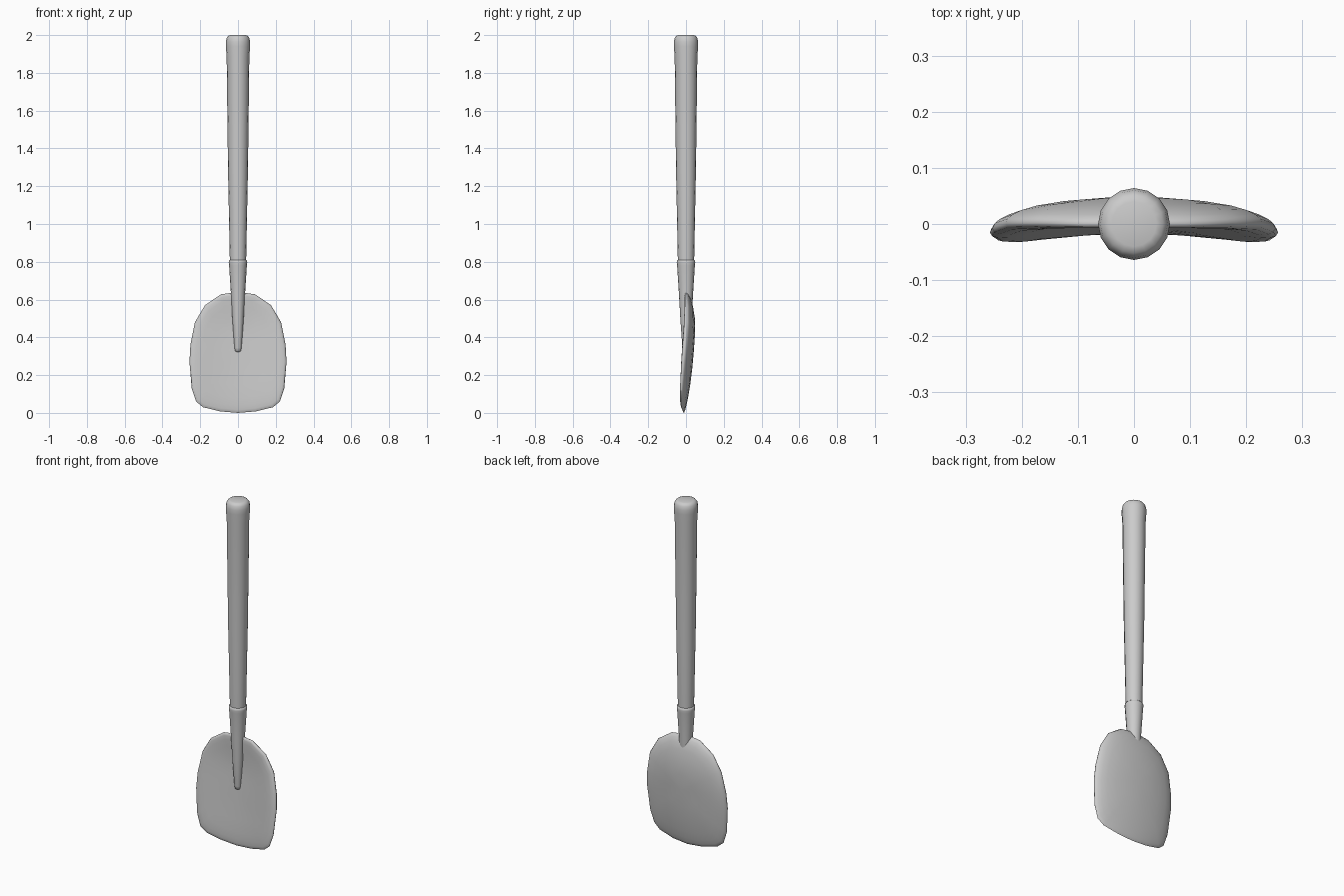
import bpy, bmesh, math

cube = bpy.data.objects.get("Cube")
if cube:
    bpy.data.objects.remove(cube)

grey = bpy.data.materials.new("plain grey")
grey.use_nodes = True
grey.diffuse_color = (0.6, 0.6, 0.6, 1)
grey.node_tree.nodes["Principled BSDF"].inputs["Base Color"].default_value = grey.diffuse_color


def finish(name, bm, angle):
    """Turn a bmesh into a shaded object with the grey material."""
    bmesh.ops.recalc_face_normals(bm, faces=bm.faces)
    mesh = bpy.data.meshes.new(name)
    bm.to_mesh(mesh)
    bm.free()
    mesh.materials.append(grey)
    obj = bpy.data.objects.new(name, mesh)
    bpy.context.collection.objects.link(obj)
    bpy.ops.object.select_all(action='DESELECT')
    obj.select_set(True)
    bpy.context.view_layer.objects.active = obj
    bpy.ops.object.shade_smooth_by_angle(angle=math.radians(angle))
    return obj


def bridge(bm, a, b):
    for i in range(len(a)):
        j = (i + 1) % len(a)
        bm.faces.new((a[i], a[j], b[j], b[i]))


def lathe(name, profile, sides=16):
    """Closed solid of revolution about z from (radius, height) points."""
    bm = bmesh.new()
    rings = []
    for r, z in profile:
        rings.append([bm.verts.new((r * math.cos(math.tau * i / sides),
                                    r * math.sin(math.tau * i / sides), z))
                      for i in range(sides)])
    for a, b in zip(rings, rings[1:]):
        bridge(bm, a, b)
    bm.faces.new(rings[0])
    bm.faces.new(rings[-1])
    return finish(name, bm, 50)


def lerp(points, t):
    """Piecewise linear lookup in (position, value) points."""
    for (p, u), (q, v) in zip(points, points[1:]):
        if t <= q:
            return u + (v - u) * max(0, t - p) / (q - p)
    return points[-1][1]


# Long tapered handle with a rounded, slightly flared end
lathe("handle", [(0.043, 0.78), (0.044, 0.85), (0.053, 1.3), (0.06, 1.88),
                 (0.064, 1.94), (0.064, 1.965), (0.06, 1.985),
                 (0.052, 1.996), (0.04, 2.0)])

# Ferrule tapering into the tang on the blade
lathe("ferrule_tang", [(0.009, 0.323), (0.016, 0.328), (0.019, 0.345),
                       (0.03, 0.5), (0.038, 0.64), (0.047, 0.78),
                       (0.049, 0.795), (0.048, 0.805), (0.043, 0.81)])

# Blade: rounded outline, bowed toward the front at its sides
half = [(0, 0.64), (0.09, 0.628), (0.175, 0.57), (0.228, 0.48), (0.252, 0.36),
        (0.257, 0.27), (0.245, 0.13), (0.222, 0.06), (0.185, 0.03),
        (0.095, 0.008), (0, 0)]
outline = half + [(-x, z) for x, z in half[-2:0:-1]]
middle = [(0, -0.012), (0.2, 0.01), (0.4, 0.024), (0.5, 0.025), (0.6, 0.012), (0.64, 0)]
thickness = [(0, 0.01), (0.1, 0.016), (0.2, 0.02), (0.4, 0.024), (0.64, 0.02)]
centre = 0.33


def blade_point(x, z, scale, side):
    x, z = x * scale, centre + (z - centre) * scale
    depth = lerp(thickness, z) * math.sqrt(max(0, 1 - scale ** 8))
    return (x, lerp(middle, z) - 0.45 * x * x + side * depth, z)


bm = bmesh.new()
rim = [bm.verts.new(blade_point(x, z, 1, 0)) for x, z in outline]
for side in (-1, 1):
    last = rim
    for scale in (0.985, 0.95, 0.88, 0.76, 0.55, 0.3):
        ring = [bm.verts.new(blade_point(x, z, scale, side)) for x, z in outline]
        bridge(bm, last, ring)
        last = ring
    tip = bm.verts.new(blade_point(0, centre, 0, side))
    for i in range(len(last)):
        bm.faces.new((last[i], last[(i + 1) % len(last)], tip))
finish("blade", bm, 75)
